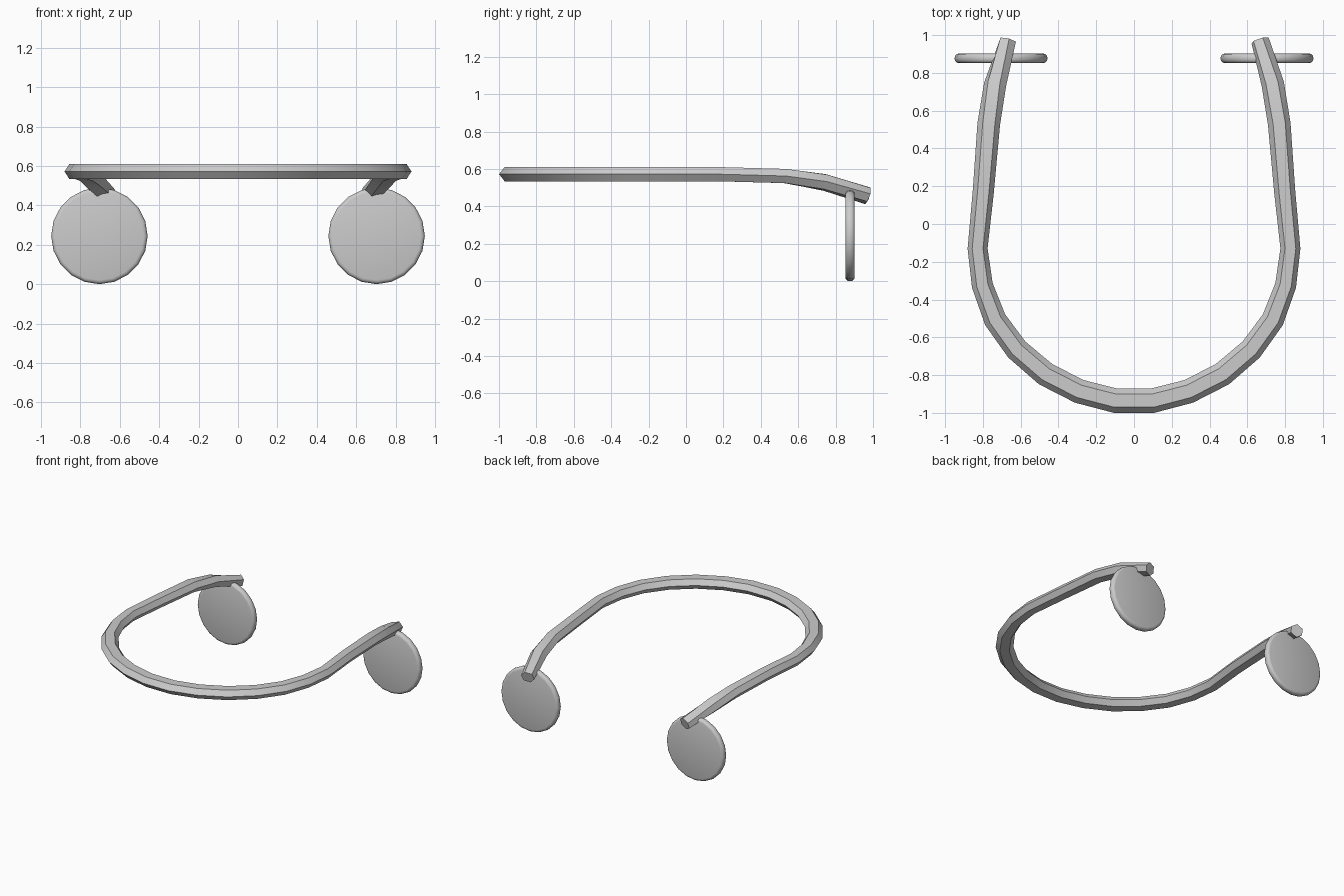
import bpy, bmesh, math
from mathutils import Vector, Matrix

if "Cube" in bpy.data.objects:
    bpy.data.objects.remove(bpy.data.objects["Cube"])


def finish(bm, name, angle):
    bmesh.ops.recalc_face_normals(bm, faces=bm.faces)
    me = bpy.data.meshes.new(name)
    bm.to_mesh(me)
    bm.free()
    ob = bpy.data.objects.new(name, me)
    bpy.context.collection.objects.link(ob)
    bpy.ops.object.select_all(action='DESELECT')
    ob.select_set(True)
    bpy.context.view_layer.objects.active = ob
    bpy.ops.object.shade_smooth_by_angle(angle=math.radians(angle))
    return ob


# Half of the band's centre line: x, y, z, half width, half height
half = [
    (0.10, -0.935, 0.572, 0.065, 0.038),
    (0.29, -0.886, 0.572, 0.064, 0.038),
    (0.468, -0.795, 0.572, 0.064, 0.038),
    (0.62, -0.665, 0.572, 0.062, 0.038),
    (0.735, -0.507, 0.572, 0.060, 0.038),
    (0.803, -0.325, 0.572, 0.056, 0.038),
    (0.828, -0.13, 0.572, 0.053, 0.038),
    (0.798, 0.17, 0.572, 0.056, 0.038),
    (0.769, 0.53, 0.562, 0.060, 0.038),
    (0.735, 0.74, 0.528, 0.060, 0.040),
    (0.668, 0.97, 0.457, 0.049, 0.039),
]
path = [(-x, y, z, w, h) for x, y, z, w, h in reversed(half)] + half
twist = {0: 30, 1: 12, len(path) - 2: -4, len(path) - 1: -12}

# Neck band: flattened hexagon swept along the path, twisting at the tips
bm = bmesh.new()
rings = []
pts = [Vector(p[:3]) for p in path]
for i, p in enumerate(path):
    a = (pts[i] - pts[i - 1]).normalized() if i else Vector()
    b = (pts[i + 1] - pts[i]).normalized() if i < len(pts) - 1 else Vector()
    t = (a + b).normalized()
    side = t.cross(Vector((0, 0, 1))).normalized()
    up = side.cross(t)
    rot = Matrix.Rotation(math.radians(twist.get(i, 0)), 3, t)
    w, h = p[3], p[4]
    section = [(w, 0), (w * 0.54, h), (-w * 0.54, h),
               (-w, 0), (-w * 0.54, -h), (w * 0.54, -h)]
    rings.append([bm.verts.new(pts[i] + rot @ (side * u + up * v))
                  for u, v in section])
for r, s in zip(rings, rings[1:]):
    for k in range(6):
        bm.faces.new((r[k], r[(k + 1) % 6], s[(k + 1) % 6], s[k]))
bm.faces.new(rings[0])
bm.faces.new(rings[-1])
finish(bm, "band", 30)

# End discs: 20-sided coins with rounded rims
for sx, name in ((-1, "left_disc"), (1, "right_disc")):
    bm = bmesh.new()
    bmesh.ops.create_cone(bm, cap_ends=True, segments=20, radius1=0.245,
                          radius2=0.245, depth=0.05)
    rim = [e for e in bm.edges if any(len(f.verts) > 4 for f in e.link_faces)]
    bmesh.ops.bevel(bm, geom=rim, offset=0.02, segments=3, profile=0.5,
                    affect='EDGES')
    bmesh.ops.transform(
        bm, verts=bm.verts,
        matrix=Matrix.Translation((sx * 0.704, 0.877, 0.245))
        @ Matrix.Rotation(math.pi / 2, 4, 'X'))
    finish(bm, name, 40)
